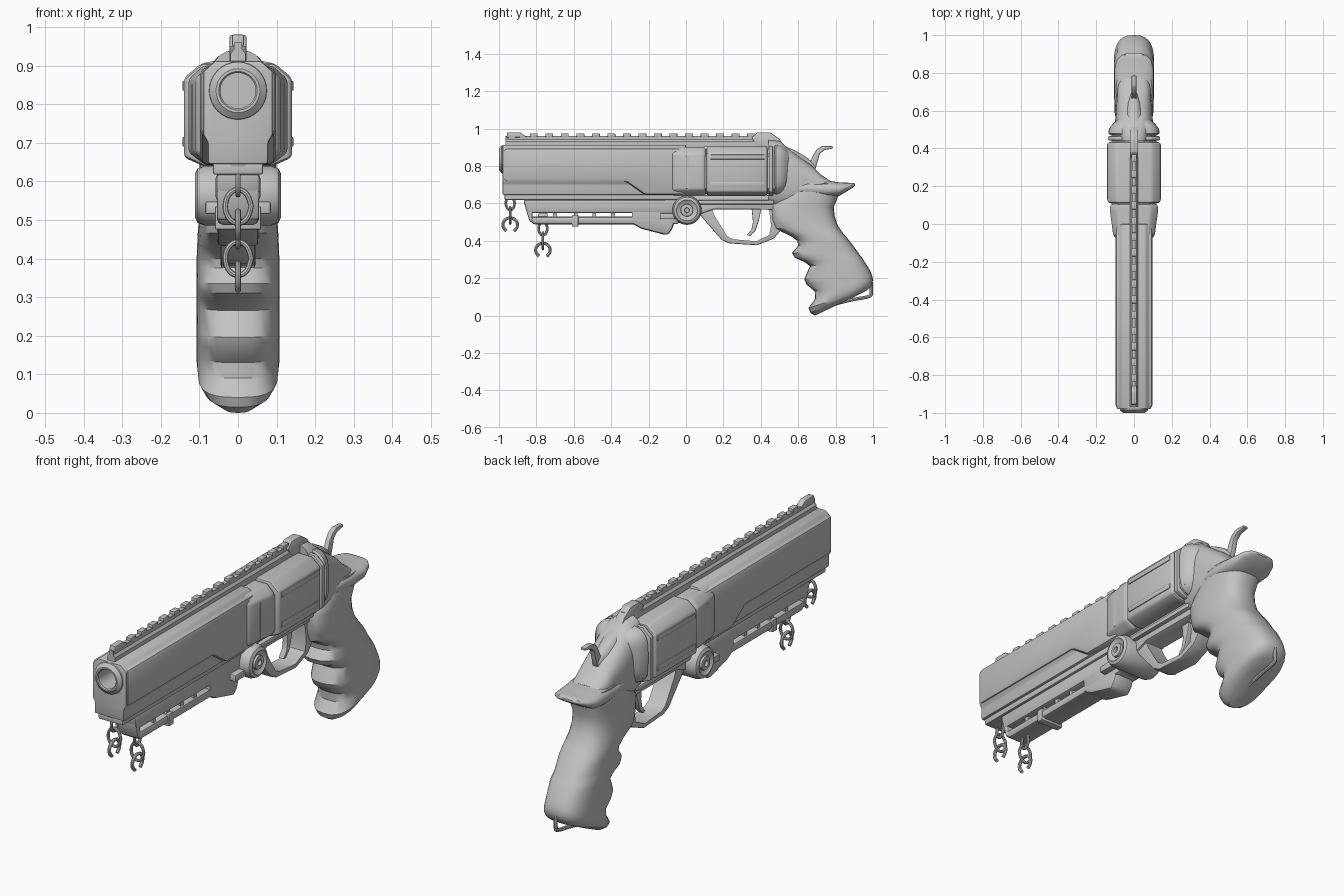
import bpy, bmesh, math
from mathutils import Vector

mat = bpy.data.materials.new("grey metal")
mat.diffuse_color = (0.55, 0.55, 0.55, 1)


def make(name, bm, bevel=0.0, seg=2):
    bmesh.ops.recalc_face_normals(bm, faces=bm.faces)
    me = bpy.data.meshes.new(name)
    bm.to_mesh(me)
    bm.free()
    ob = bpy.data.objects.new(name, me)
    bpy.context.collection.objects.link(ob)
    me.materials.append(mat)
    if bevel:
        m = ob.modifiers.new("bevel", "BEVEL")
        m.width, m.segments, m.limit_method = bevel, seg, "ANGLE"
    return ob


def loft(name, rings, bevel=0.0, seg=2, closed=False):
    bm = bmesh.new()
    vs = [[bm.verts.new(p) for p in r] for r in rings]
    n = len(vs[0])
    pairs = list(zip(vs, vs[1:])) + ([(vs[-1], vs[0])] if closed else [])
    for a, b in pairs:
        for i in range(n):
            j = (i + 1) % n
            bm.faces.new((a[i], a[j], b[j], b[i]))
    if not closed:
        bm.faces.new(vs[0])
        bm.faces.new(vs[-1])
    return make(name, bm, bevel, seg)


def plate(name, pts, hw, bevel=0.0, seg=2):
    """(y, z) profile extruded symmetrically across x"""
    return loft(name, [[(s * hw, y, z) for y, z in pts] for s in (-1, 1)], bevel, seg)


def box(name, y0, y1, z0, z1, hw, bevel=0.0):
    return plate(name, [(y0, z0), (y1, z0), (y1, z1), (y0, z1)], hw, bevel)


def prism(name, half, stations, bevel=0.0, seg=2):
    """half (x, z) section mirrored; stations are (y, x scale)"""
    sec = half + [(-x, z) for x, z in reversed(half)]
    return loft(name, [[(x * s, y, z) for x, z in sec] for y, s in stations], bevel, seg)


def super_pt(t, n):
    c, s = math.cos(t), math.sin(t)
    return (math.copysign(abs(c) ** (2 / n), c), math.copysign(abs(s) ** (2 / n), s))


def ring(front, back, w, n=2.5, count=28):
    """rounded section between two (y, z) points, half width w in x"""
    f, b = Vector((0, *front)), Vector((0, *back))
    mid, half = (f + b) / 2, (f - b) / 2
    out = []
    for i in range(count):
        u, v = super_pt(2 * math.pi * i / count, n)
        out.append(mid + half * u + Vector((w * v, 0, 0)))
    return out


def lathe(name, prof, origin, axis, count=32, closed=False):
    """(radius, offset) profile turned around the x or y axis"""
    rings = []
    for r, d in prof:
        row = []
        for i in range(count):
            a = 2 * math.pi * i / count
            c, s = r * math.cos(a), r * math.sin(a)
            row.append(Vector(origin) + Vector((d, c, s) if axis == "x" else (c, d, s)))
        rings.append(row)
    return loft(name, rings, closed=closed)


def tube(name, pts, r, cyclic=False):
    cu = bpy.data.curves.new(name, "CURVE")
    cu.dimensions, cu.bevel_depth, cu.bevel_resolution = "3D", r, 2
    cu.resolution_u, cu.use_fill_caps = 5, True
    sp = cu.splines.new("NURBS")
    sp.points.add(len(pts) - 1)
    for p, co in zip(sp.points, pts):
        p.co = (*co, 1)
    sp.use_cyclic_u, sp.use_endpoint_u, sp.order_u = cyclic, True, 3
    ob = bpy.data.objects.new(name, cu)
    bpy.context.collection.objects.link(ob)
    cu.materials.append(mat)


def cut(ob, cutter):
    m = ob.modifiers.new("cut", "BOOLEAN")
    m.operation, m.object, m.solver = "DIFFERENCE", cutter, "EXACT"
    bpy.context.view_layer.objects.active = ob
    for mod in list(ob.modifiers):
        bpy.ops.object.modifier_apply(modifier=mod.name)
    bpy.data.objects.remove(cutter)


# Barrel shroud: narrow core plus wide side slabs with a diagonal step
bore_y = (0, -0.98, 0.835)
core = prism("barrel_core", [(0.06, 0.912), (0.09, 0.885), (0.09, 0.72), (0.078, 0.70), (0.078, 0.645)],
             [(-0.98, 1), (0.0, 1)], 0.006)
cut(core, lathe("bore_cutter", [(0.046, -0.1), (0.046, 0.2)], bore_y, "y"))
slab = plate("barrel_slab", [(-0.975, 0.715), (-0.32, 0.715), (-0.22, 0.645), (0, 0.645), (0, 0.895), (-0.975, 0.895)],
             0.098, 0.018)
cut(slab, lathe("bore_cutter", [(0.046, -0.1), (0.046, 0.2)], bore_y, "y"))
lathe("muzzle_ring", [(0.046, 0.02), (0.046, -0.015), (0.05, -0.02), (0.057, -0.02), (0.074, -0.006), (0.078, 0.02)],
      bore_y, "y", closed=True)
box("lower_rib", -0.97, 0.0, 0.618, 0.65, 0.065, 0.005)

# Sight rail with teeth
prism("rail", [(0.02, 0.9), (0.02, 0.93), (0.011, 0.942), (0.011, 0.96)], [(-0.965, 1), (0.48, 1)])
for i in range(15):
    y = -0.835 + i * 0.083
    box("rail_tooth", y, y + 0.042, 0.955, 0.974, 0.014, 0.003)
plate("front_sight", [(-0.96, 0.95), (-0.955, 0.98), (-0.89, 0.98), (-0.85, 0.955)], 0.015, 0.004)
plate("rear_sight", [(0.35, 0.95), (0.38, 0.979), (0.45, 0.979), (0.5, 0.945), (0.54, 0.88), (0.4, 0.88)], 0.022, 0.005)

# Underbarrel lug, split by a slot with small pillars
plate("lug_upper", [(-0.87, 0.62), (-0.85, 0.548), (-0.05, 0.548), (-0.05, 0.62)], 0.058, 0.012)
plate("lug_lower", [(-0.845, 0.53), (-0.82, 0.487), (-0.28, 0.487), (-0.24, 0.465), (-0.1, 0.428), (-0.075, 0.46),
                    (-0.05, 0.53)], 0.055, 0.016)
plate("lug_front", [(-0.86, 0.58), (-0.835, 0.5), (-0.82, 0.5), (-0.82, 0.58)], 0.055, 0.008)
box("lug_rear", -0.29, -0.04, 0.49, 0.6, 0.055, 0.008)
for y in (-0.71, -0.6, -0.5, -0.4):
    box("lug_pillar", y, y + 0.02, 0.525, 0.552, 0.045)
box("lug_strap", -0.61, -0.575, 0.475, 0.535, 0.06, 0.004)
box("cross_block", -0.14, -0.04, 0.515, 0.548, 0.085, 0.006)

# Frame around the cylinder
plate("frame_lower", [(-0.12, 0.645), (0.52, 0.645), (0.52, 0.565), (0.15, 0.568), (0.07, 0.54), (-0.05, 0.49),
                      (-0.12, 0.53)], 0.055, 0.008)
box("frame_side_bar", 0.05, 0.47, 0.595, 0.618, 0.075, 0.006)
octagon = [(0.095, 0.906), (0.14, 0.868), (0.14, 0.662), (0.09, 0.64)]
prism("front_housing", [(0.09, 0.9), (0.128, 0.865), (0.128, 0.675), (0.085, 0.642)],
      [(-0.075, 0.78), (-0.05, 0.87), (0.0, 0.92), (0.07, 1), (0.09, 1), (0.105, 0.93)], 0.012)
prism("cylinder", octagon, [(0.11, 0.97), (0.125, 1), (0.425, 1), (0.435, 0.97)], 0.012)
prism("cylinder_rim", octagon, [(0.443, 0.98), (0.465, 0.98)], 0.006)
prism("cylinder_core", [(0.08, 0.89), (0.12, 0.85), (0.12, 0.68), (0.08, 0.65)], [(0.0, 1), (0.5, 1)])
for s in (-1, 1):
    for z in (0.69, 0.835):
        bar = box("cylinder_flute", 0.13, 0.42, z, z + 0.025, 0.004, 0.003)
        bar.location.x = s * 0.14

# Pivot disc with a hub on each side
for s in (-1, 1):
    lathe("pivot_disc", [(0.078, 0), (0.078, s * 0.085), (0.07, s * 0.105), (0.056, s * 0.112), (0.05, s * 0.106),
                         (0.034, s * 0.1), (0.032, s * 0.11), (0.014, s * 0.112), (0.012, s * 0.1)], (0, 0.005, 0.563), "x")

# Recoil shield, rear frame and flared tang
loft("recoil_shield", [ring((y, t), (y, b), w, 3.6) for y, t, b, w in (
    (0.472, 0.91, 0.645, 0.125), (0.48, 0.915, 0.64, 0.136), (0.505, 0.912, 0.645, 0.132),
    (0.53, 0.9, 0.665, 0.112), (0.55, 0.88, 0.69, 0.09))])
loft("rear_frame", [ring((y, t), (y, b), w, 2.8) for y, t, b, w in (
    (0.44, 0.94, 0.58, 0.085), (0.5, 0.935, 0.575, 0.095), (0.54, 0.9, 0.575, 0.1), (0.61, 0.848, 0.58, 0.096),
    (0.67, 0.805, 0.6, 0.09), (0.72, 0.755, 0.62, 0.088), (0.77, 0.72, 0.64, 0.08))])
loft("tang", [ring((y, t), (y, b), w, 2.6) for y, t, b, w in (
    (0.56, 0.71, 0.64, 0.09), (0.65, 0.72, 0.64, 0.102), (0.75, 0.722, 0.63, 0.105), (0.82, 0.712, 0.64, 0.104),
    (0.87, 0.71, 0.67, 0.09), (0.895, 0.71, 0.685, 0.065), (0.904, 0.704, 0.694, 0.035))])

# Grip with finger grooves: front y, z, back y, z, half width
grip = [(.60, .712, .82, .705, .095), (.50, .64, .815, .64, .1), (.45, .585, .79, .58, .1), (.455, .51, .795, .53, .1),
        (.475, .465, .812, .48, .104), (.56, .425, .84, .44, .106), (.595, .40, .865, .41, .107),
        (.60, .375, .885, .385, .107), (.567, .335, .915, .345, .107), (.58, .31, .925, .33, .107),
        (.63, .288, .937, .315, .107), (.663, .265, .95, .295, .107), (.632, .195, .982, .245, .107),
        (.645, .165, .995, .215, .107), (.688, .13, 1.0, .19, .107), (.69, .09, .995, .17, .107),
        (.655, .04, .985, .15, .103), (.665, .015, .96, .13, .088), (.69, .0, .90, .10, .05)]
loft("grip", [ring((a, b), (c, d), w, 2.7) for a, b, c, d, w in grip])
tube("lanyard_loop", [(0, .79, .06), (0, .88, .085), (0, .985, .1), (0, .993, .12), (0, .99, .18)], 0.009)

# Trigger guard and trigger
guard = plate("trigger_guard", [(0.05, 0.575), (0.09, 0.52), (0.19, 0.405), (0.23, 0.386), (0.38, 0.376), (0.47, 0.412),
                                (0.51, 0.46), (0.51, 0.575)], 0.045, 0.006)
cut(guard, plate("guard_cutter", [(0.125, 0.6), (0.155, 0.53), (0.22, 0.425), (0.25, 0.408), (0.375, 0.397),
                                  (0.445, 0.43), (0.455, 0.48), (0.44, 0.6)], 0.2))
plate("trigger", [(0.35, 0.58), (0.358, 0.5), (0.35, 0.46), (0.325, 0.43), (0.345, 0.425), (0.372, 0.455),
                  (0.39, 0.51), (0.405, 0.58)], 0.014, 0.004)

# Hammer: swollen base and curved spur
loft("hammer_base", [ring((y, t), (y, b), w, 2) for y, t, b, w in (
    (0.54, 0.9, 0.8, 0.04), (0.58, 0.885, 0.79, 0.045), (0.64, 0.85, 0.76, 0.035), (0.69, 0.81, 0.75, 0.016))])
plate("hammer_spur", [(0.62, 0.79), (0.64, 0.825), (0.668, 0.828), (0.68, 0.86), (0.7, 0.89), (0.73, 0.907),
                      (0.785, 0.905), (0.785, 0.893), (0.74, 0.885), (0.715, 0.865), (0.703, 0.82), (0.69, 0.775)],
      0.013, 0.005)


# Hanging chains: closed side link, closed cross link, open broken link
def arc(y, z, ry, rz, cross, a0, a1, n=12):
    pts = []
    for i in range(n):
        a = math.radians(a0 + (a1 - a0) * i / (n - 1))
        u, v = ry * math.cos(a), rz * math.sin(a)
        pts.append((u, y, z + v) if cross else (0, y + u, z + v))
    return pts


for y, z in ((-0.94, 0.625), (-0.765, 0.49)):
    lathe("chain_plug", [(0.024, -0.025), (0.027, -0.018), (0.027, 0.018), (0.024, 0.025)], (0, y, z + 0.03), "y", 16)
    tube("chain_link", arc(y, z - 0.025, 0.024, 0.036, False, 0, 330), 0.007, True)
    tube("chain_link", arc(y, z - 0.09, 0.034, 0.045, True, 0, 330), 0.007, True)
    tube("chain_open_link", arc(y, z - 0.14, 0.04, 0.038, False, -60, 240), 0.008)
plate("chain_mount", [(-0.975, 0.7), (-0.97, 0.63), (-0.91, 0.625), (-0.9, 0.7)], 0.027, 0.01)

# Bake modifiers and curves, then smooth with sharp edges kept
bpy.ops.object.select_all(action="SELECT")
bpy.context.view_layer.objects.active = core
bpy.ops.object.convert(target="MESH")
bpy.ops.object.shade_smooth_by_angle(angle=math.radians(35))
